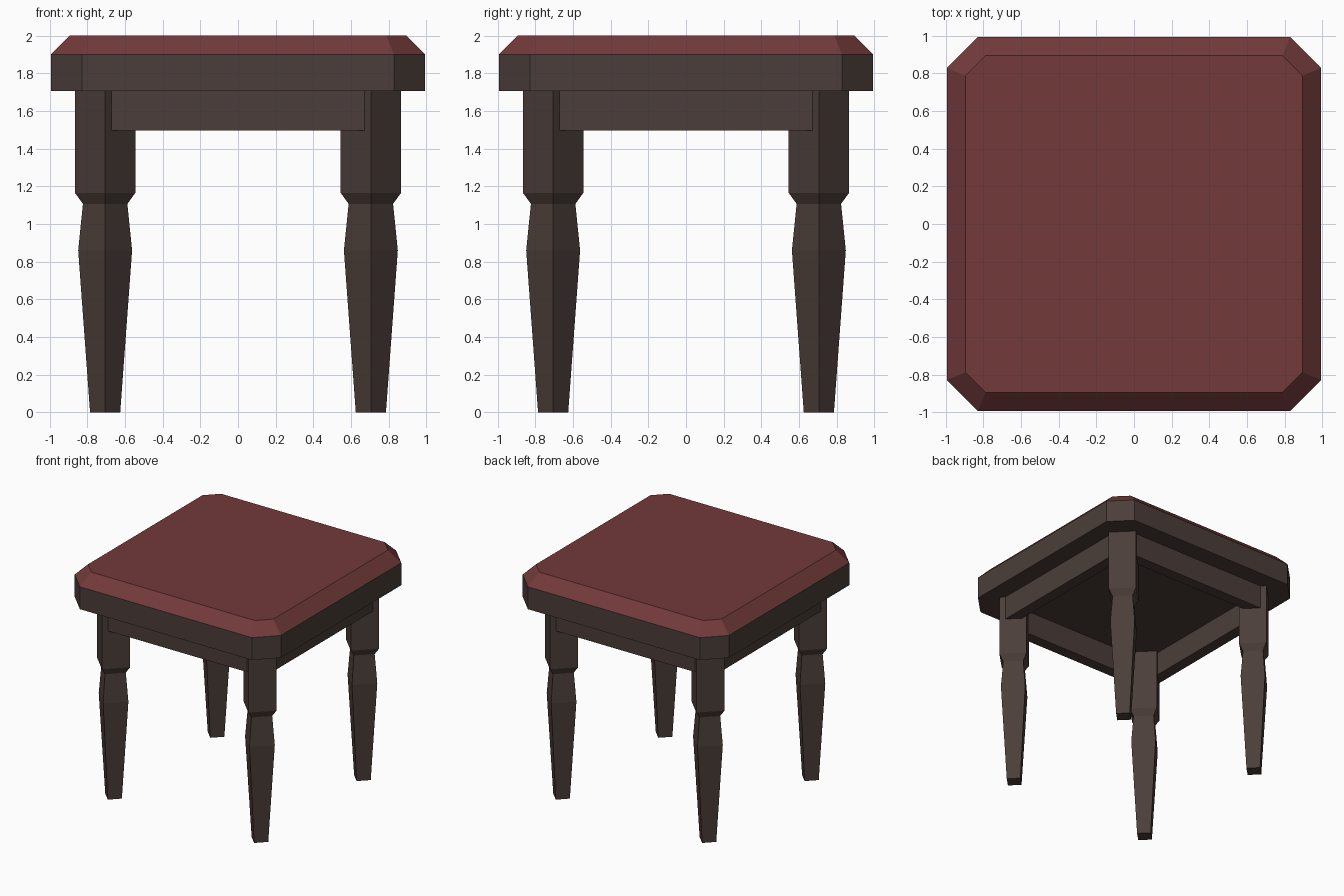
import bpy, bmesh
from math import cos, sin, pi

if "Cube" in bpy.data.objects:
    bpy.data.objects.remove(bpy.data.objects["Cube"])


def material(name, color):
    m = bpy.data.materials.new(name)
    m.diffuse_color = (*color, 1)
    m.use_nodes = True
    m.node_tree.nodes["Principled BSDF"].inputs["Base Color"].default_value = m.diffuse_color
    return m


wood = material("dark_wood", (0.07, 0.048, 0.041))
red = material("red_fabric", (0.17, 0.042, 0.042))


def loft(name, rings, mat, location=(0, 0, 0)):
    """Skin a stack of equal-sized point rings and cap both ends."""
    bm = bmesh.new()
    loops = [[bm.verts.new(p) for p in ring] for ring in rings]
    n = len(loops[0])
    for a, b in zip(loops, loops[1:]):
        for i in range(n):
            j = (i + 1) % n
            bm.faces.new((a[i], a[j], b[j], b[i]))
    bm.faces.new(loops[0][::-1])
    bm.faces.new(loops[-1])
    bmesh.ops.recalc_face_normals(bm, faces=bm.faces)
    me = bpy.data.meshes.new(name)
    bm.to_mesh(me)
    bm.free()
    me.materials.append(mat)
    ob = bpy.data.objects.new(name, me)
    ob.location = location
    bpy.context.collection.objects.link(ob)
    return ob


def octagon(half, corner, z):
    """Square outline with clipped corners."""
    h, c = half, corner
    return [(x, y, z) for x, y in ((c, -h), (h, -c), (h, c), (c, h),
                                   (-c, h), (-h, c), (-h, -c), (-c, -h))]


def diamond(r, z):
    return [(r * cos(k * pi / 2), r * sin(k * pi / 2), z) for k in range(4)]


def rect(x0, x1, y0, y1, z):
    return [(x0, y0, z), (x1, y0, z), (x1, y1, z), (x0, y1, z)]


# Seat frame and bevelled cushion
loft("seat_frame", [octagon(0.993, 0.828, 1.705), octagon(0.993, 0.828, 1.9)], wood)
loft("seat_cushion", [octagon(0.993, 0.828, 1.9), octagon(0.893, 0.787, 2.0)], red)

# Four-sided turned legs, corners pointing along the axes
profile = [(0.08, 0), (0.143, 0.86), (0.118, 1.107), (0.16, 1.165), (0.16, 1.705)]
for side, sx in (("left", -1), ("right", 1)):
    for end, sy in (("front", -1), ("back", 1)):
        loft(f"{end}_{side}_leg", [diamond(r, z) for r, z in profile], wood,
             (0.705 * sx, 0.705 * sy, 0))

# Apron rails between the legs
for k, name in enumerate(("front", "right", "back", "left")):
    rail = loft(f"{name}_apron",
                [rect(-0.67, 0.67, -0.83, -0.73, z) for z in (1.495, 1.705)], wood)
    rail.rotation_euler.z = k * pi / 2
